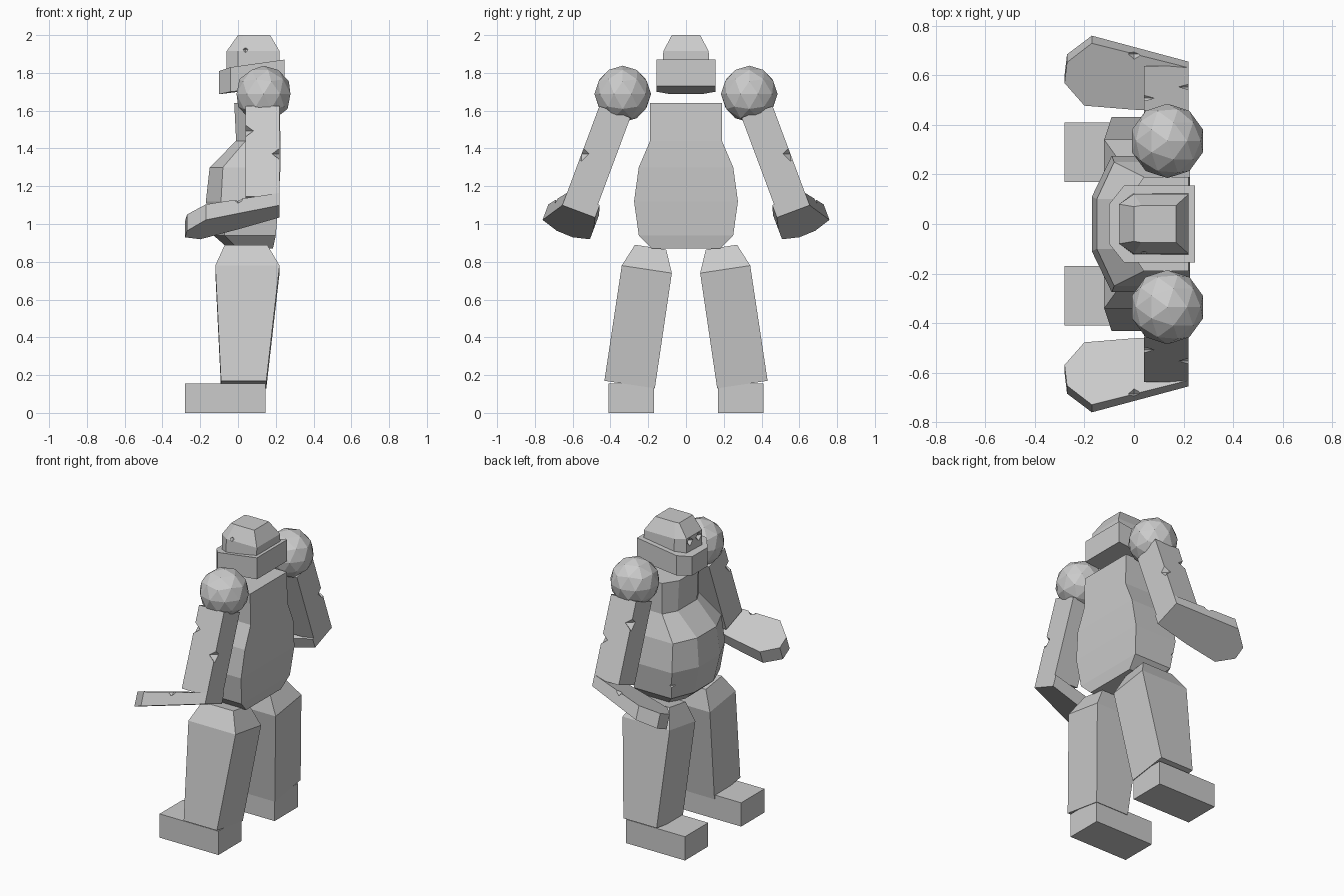
import bpy, bmesh
from mathutils import Vector

cube = bpy.data.objects.get("Cube")
if cube:
    bpy.data.objects.remove(cube, do_unlink=True)

grey = bpy.data.materials.new("plain_grey")
grey.use_nodes = True
COLOR = (0.6, 0.6, 0.6, 1)
grey.diffuse_color = COLOR
grey.node_tree.nodes["Principled BSDF"].inputs["Base Color"].default_value = COLOR


def make(name, bm):
    bmesh.ops.recalc_face_normals(bm, faces=bm.faces)
    mesh = bpy.data.meshes.new(name)
    bm.to_mesh(mesh)
    bm.free()
    mesh.materials.append(grey)
    obj = bpy.data.objects.new(name, mesh)
    bpy.context.collection.objects.link(obj)
    return obj


def loft(name, rings):
    """Skin a stack of equal rings and cap both ends."""
    bm = bmesh.new()
    loops = [[bm.verts.new(p) for p in ring] for ring in rings]
    for low, high in zip(loops, loops[1:]):
        for i in range(len(low)):
            j = (i + 1) % len(low)
            bm.faces.new((low[i], low[j], high[j], high[i]))
    bm.faces.new(loops[0][::-1])
    bm.faces.new(loops[-1])
    return make(name, bm)


def notch(obj, point, size):
    """Cut a small faceted chip out of a part."""
    bm = bmesh.new()
    bmesh.ops.create_uvsphere(bm, u_segments=4, v_segments=2, radius=size)
    cutter = make("chip_cutter", bm)
    cutter.location = point
    cutter.hide_render = True
    cutter.hide_set(True)
    mod = obj.modifiers.new("chip", 'BOOLEAN')
    mod.operation, mod.object, mod.solver = 'DIFFERENCE', cutter, 'EXACT'


def mirror(obj):
    mod = obj.modifiers.new("other_side", 'MIRROR')
    mod.use_axis = (False, True, False)


def symmetric(half):
    """Complete a ring from its +y half, given from back to front."""
    return half + [(x, -y, z) for x, y, z in reversed(half)]


# Feet
bm = bmesh.new()
bmesh.ops.create_cube(bm, size=1)
for v in bm.verts:
    v.co = Vector((-0.067, 0.29, 0.078)) + v.co * Vector((0.425, 0.24, 0.155))
mirror(make("feet", bm))

# Legs: back x, front x, inner y and z, outer y and z
leg_rings = []
for back, front, yi, zi, yo, zo in (
        (0.15, -0.09, 0.165, 0.13, 0.432, 0.17),
        (0.22, -0.12, 0.075, 0.74, 0.34, 0.78),
        (0.155, -0.07, 0.105, 0.865, 0.27, 0.89)):
    leg_rings.append([(back, yi, zi), (back, yo, zo), (front, yo, zo), (front, yi, zi)])
mirror(loft("legs", leg_rings))

# Torso: height, back x, side corner x, front x, half width, front half width
torso_rings = []
for z, back, side, front, w, fw in (
        (0.87, 0.185, 0.0, -0.05, 0.18, 0.08),
        (0.94, 0.2, -0.07, -0.13, 0.25, 0.1),
        (1.12, 0.215, -0.09, -0.17, 0.275, 0.11),
        (1.30, 0.225, -0.08, -0.15, 0.25, 0.1),
        (1.44, 0.225, 0.04, -0.01, 0.19, 0.1),
        (1.64, 0.22, 0.04, -0.02, 0.19, 0.1)):
    torso_rings.append(symmetric([(back, w, z), (side, w, z), (front, fw, z)]))
torso = loft("torso", torso_rings)
notch(torso, (-0.1, 0.265, 1.03), 0.035)

# Shoulders
bm = bmesh.new()
bmesh.ops.create_icosphere(bm, subdivisions=2, radius=0.15)
for v in bm.verts:
    v.co += Vector((0.135, 0.335, 1.688))
mirror(make("shoulders", bm))

# Tilted arm frame: s runs outward, t runs down the arm
WRIST = Vector((0, 0.63, 1.165))
OUT = Vector((0, 0.937, 0.35))
DOWN = Vector((0, 0.35, -0.937))


def arm_point(x, s, t):
    return WRIST + Vector((x, 0, 0)) + OUT * s + DOWN * t


# Arms, chipped on the outer edges
arms = loft("arms", [[arm_point(x, s, t) for x, s in
                      ((0.22, -0.175), (0.22, 0), (0.04, 0), (0.04, -0.175))]
                     for t in (0.02, -0.49)])
notch(arms, arm_point(0.22, 0, -0.22), 0.04)
notch(arms, arm_point(0.04, 0, -0.35), 0.042)
mirror(arms)

# Hands: flat mitts sloping down towards the front
outline = ((0.22, -0.185), (0.22, 0), (-0.17, 0.071), (-0.27, -0.02),
           (-0.28, -0.11), (-0.2, -0.2), (0, -0.2))
hands = loft("hands", [[arm_point(x, s, (0.22 - x) * 0.235 + depth * (0.07 + (0.22 - x) * 0.045))
                        for x, s in outline] for depth in (0, 1)])
notch(hands, arm_point(0, 0.04, 0.05), 0.03)
mirror(hands)

# Collar
loft("collar", [
    symmetric([(0.245, 0.155, 1.73), (-0.04, 0.155, 1.7), (-0.1, 0.08, 1.687)]),
    symmetric([(0.245, 0.155, 1.87), (-0.04, 0.155, 1.83), (-0.1, 0.08, 1.81)])])

# Head with eye sockets and a chipped side
head_rings = []
for z, back, side, front, w, fw in (
        (1.8, 0.22, 0.0, -0.06, 0.125, 0.08),
        (1.915, 0.22, 0.0, -0.06, 0.12, 0.08),
        (2.0, 0.17, 0.03, 0.0, 0.075, 0.07)):
    head_rings.append(symmetric([(back, w, z), (side, w, z), (front, fw, z)]))
head = loft("head", head_rings)
for side in (-1, 1):
    notch(head, (-0.06, side * 0.045, 1.885), 0.03)
notch(head, (0.04, -0.12, 1.925), 0.018)
